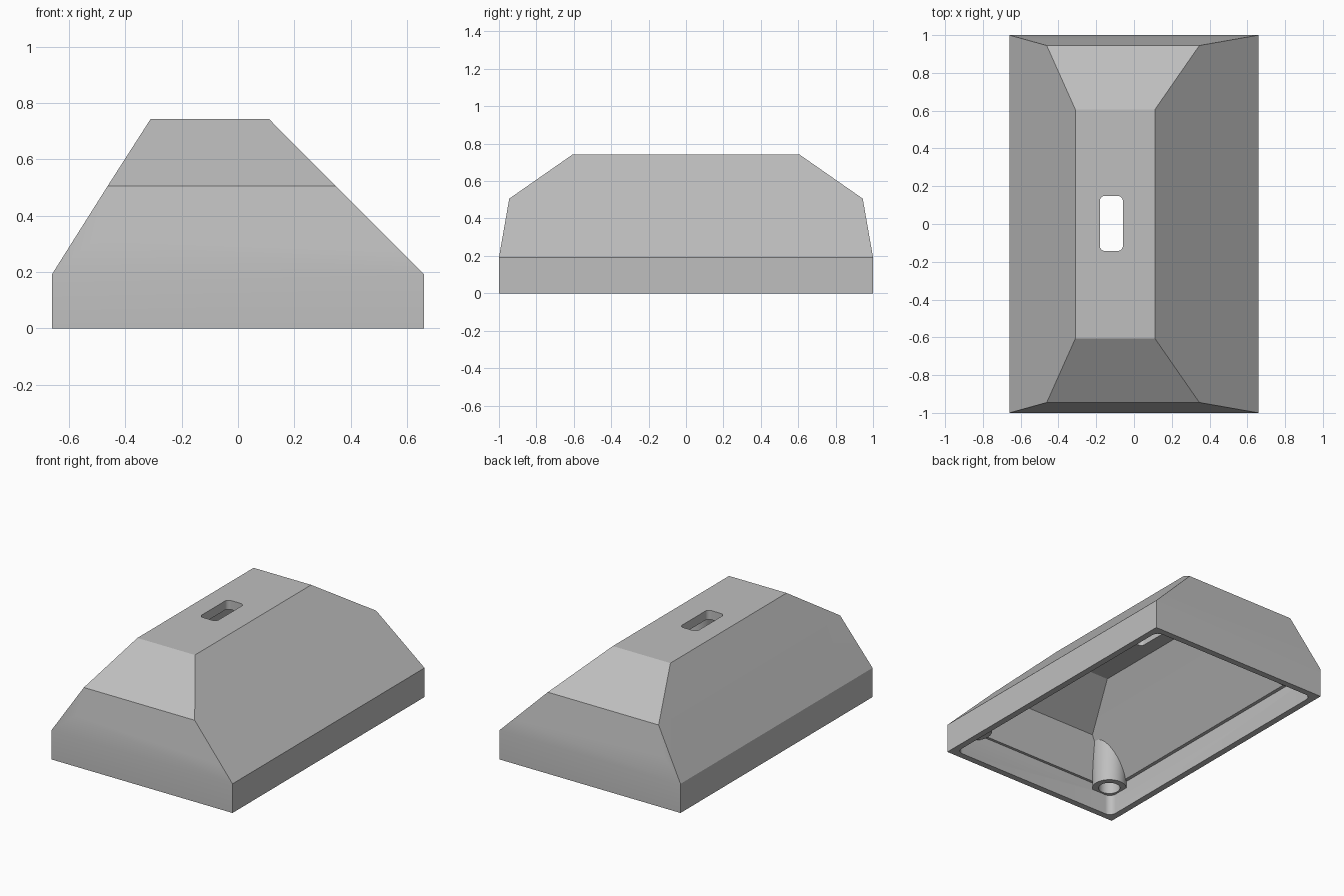
import bpy, bmesh, math

cube = bpy.data.objects.get("Cube")
if cube:
    bpy.data.objects.remove(cube, do_unlink=True)

grey = bpy.data.materials.new("plain grey")
grey.use_nodes = True
colour = (0.52, 0.52, 0.52, 1)
grey.diffuse_color = colour
grey.node_tree.nodes["Principled BSDF"].inputs["Base Color"].default_value = colour


def loft(name, rings):
    """Closed solid through rings of 3D points, bottom to top."""
    bm = bmesh.new()
    loops = [[bm.verts.new(p) for p in ring] for ring in rings]
    n = len(loops[0])
    for low, high in zip(loops, loops[1:]):
        for i in range(n):
            j = (i + 1) % n
            bm.faces.new((low[i], low[j], high[j], high[i]))
    bm.faces.new(loops[0][::-1])
    bm.faces.new(loops[-1])
    bmesh.ops.recalc_face_normals(bm, faces=bm.faces)
    mesh = bpy.data.meshes.new(name)
    bm.to_mesh(mesh)
    bm.free()
    mesh.materials.append(grey)
    ob = bpy.data.objects.new(name, mesh)
    bpy.context.collection.objects.link(ob)
    return ob


def rect(x0, x1, y, z):
    return [(x0, -y, z), (x1, -y, z), (x1, y, z), (x0, y, z)]


def rounded_rect(cx, cy, hx, hy, r, z, steps=8):
    ring = []
    for k, (sx, sy) in enumerate(((1, 1), (-1, 1), (-1, -1), (1, -1))):
        for i in range(steps + 1):
            a = (k + i / steps) * math.pi / 2
            ring.append((cx + sx * (hx - r) + r * math.cos(a),
                         cy + sy * (hy - r) + r * math.sin(a), z))
    return ring


def circle(cx, cy, r, z, n=32):
    return [(cx + r * math.cos(math.tau * i / n),
             cy + r * math.sin(math.tau * i / n), z) for i in range(n)]


def combine(ob, other, operation, keep=False):
    mod = ob.modifiers.new("combine", 'BOOLEAN')
    mod.operation = operation
    mod.solver = 'EXACT'
    mod.object = other
    bpy.context.view_layer.objects.active = ob
    bpy.ops.object.modifier_apply(modifier=mod.name)
    if not keep:
        bpy.data.objects.remove(other, do_unlink=True)


HX, HY, TOP = 0.66, 1.0, 0.743

# Outer body: plinth, steep ends, shallower upper ends, flat top
body_rings = [rect(-HX, HX, HY, 0), rect(-HX, HX, HY, 0.192),
              rect(-0.462, 0.346, 0.945, 0.506), rect(-0.31, 0.11, 0.605, TOP)]
shell = loft("housing_shell", body_rings)
envelope = loft("envelope", body_rings)

# Hollow interior following the outside at an even wall thickness
t = 0.06
combine(shell, loft("cavity", [
    rect(-0.595, 0.585, 0.94, 0.15), rect(-0.595, 0.585, 0.94, 0.182),
    rect(-0.413, 0.296, 0.89, 0.471),
    rect(-0.31 + 0.55 * t, 0.11 - 0.41 * t, 0.605 - 0.32 * t, TOP - t)]), 'DIFFERENCE')

# Rounded recess around the open underside
combine(shell, loft("recess", [
    rounded_rect(0, 0, HX - 0.042, HY - 0.042, 0.045, z) for z in (-0.1, 0.18)]), 'DIFFERENCE')

# Slot through the top
combine(shell, loft("slot", [
    rounded_rect(-0.12, 0.003, 0.061, 0.146, 0.028, z) for z in (0.6, 0.8)]), 'DIFFERENCE')

# Corner screw bosses, trimmed to the body and bored from below
for sx in (-1, 1):
    for sy in (-1, 1):
        cx, cy = sx * (HX - 0.12), sy * (HY - 0.12)
        boss = loft("boss", [circle(cx, cy, 0.105, z) for z in (0.135, 0.6)])
        combine(boss, envelope, 'INTERSECT', keep=True)
        combine(shell, boss, 'UNION')
        combine(shell, loft("bore", [circle(cx, cy, 0.066, z) for z in (0.05, 0.22)]), 'DIFFERENCE')

bpy.data.objects.remove(envelope, do_unlink=True)

bpy.ops.object.select_all(action='DESELECT')
shell.select_set(True)
bpy.context.view_layer.objects.active = shell
bpy.ops.object.shade_smooth_by_angle(angle=math.radians(30))
